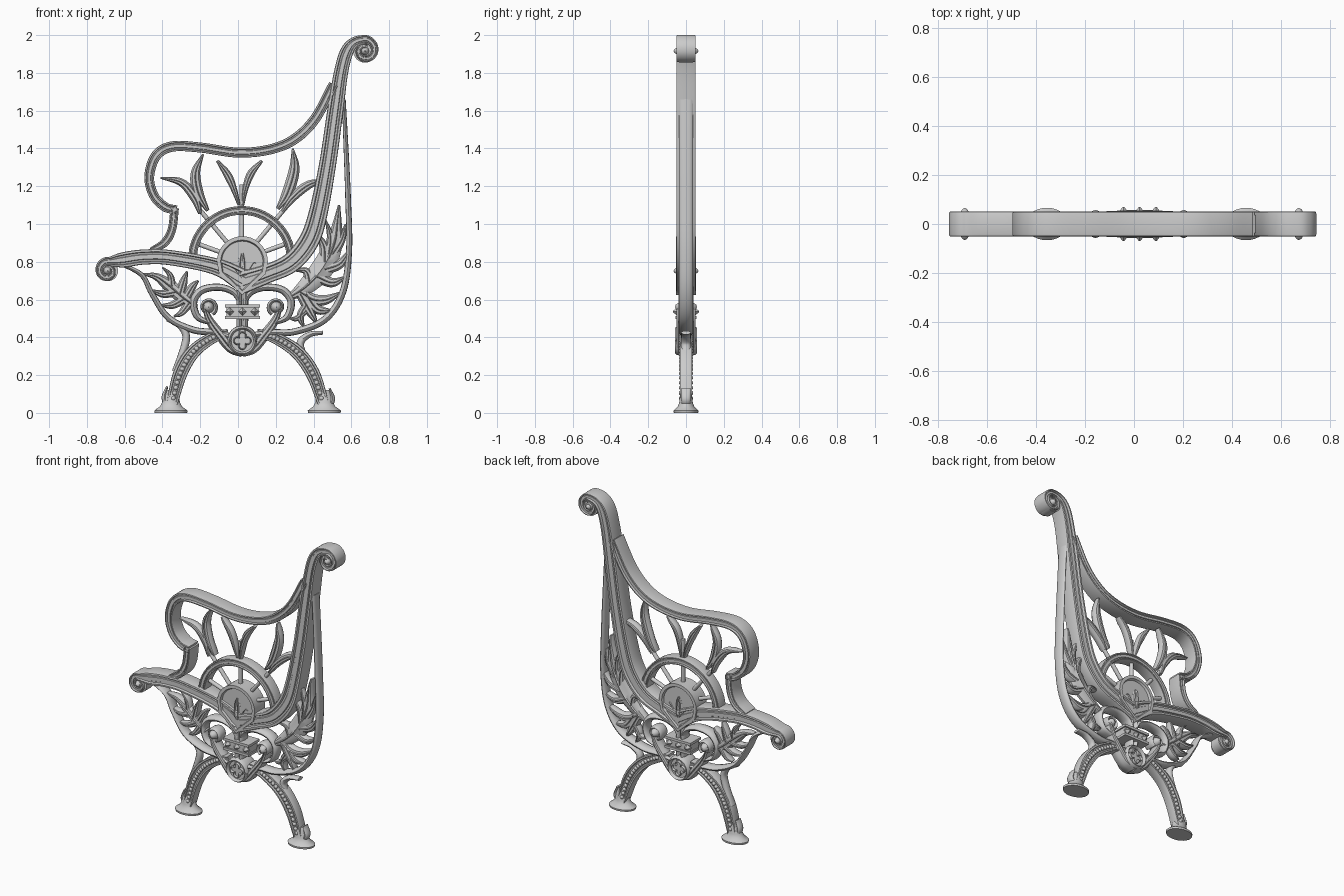
import bpy, bmesh
from math import sin, cos, pi, radians
from mathutils import Matrix, Vector

# Half cross-sections: (across, depth), mirrored into closed loops
def section(top):
    return top + [(n, -y) for n, y in reversed(top)]

RAIL = section([(-1, .8), (-.92, .97), (-.66, 1), (-.56, .72), (-.36, .72), (-.28, .84),
                (.28, .84), (.36, .72), (.56, .72), (.66, 1), (.92, .97), (1, .8)])
ROUND = [(cos(i * pi / 6), sin(i * pi / 6)) for i in range(12)]
LEAF = section([(-1, .25), (-.6, .75), (-.12, .8), (0, 1), (.12, .8), (.6, .75), (1, .25)])

def finish(name, bm, angle=40):
    bmesh.ops.recalc_face_normals(bm, faces=bm.faces)
    me = bpy.data.meshes.new(name)
    bm.to_mesh(me)
    bm.free()
    ob = bpy.data.objects.new(name, me)
    bpy.context.collection.objects.link(ob)
    bpy.ops.object.select_all(action='DESELECT')
    ob.select_set(True)
    bpy.context.view_layer.objects.active = ob
    bpy.ops.object.shade_smooth_by_angle(angle=radians(angle))
    return ob

def spline(pts, steps=7):
    p = [Vector(q) for q in pts]
    p = [2 * p[0] - p[1]] + p + [2 * p[-1] - p[-2]]
    out = []
    for a, b, c, d in zip(p, p[1:], p[2:], p[3:]):
        for i in range(steps):
            t = i / steps
            out.append(.5 * (2 * b + (c - a) * t + (2 * a - 5 * b + 4 * c - d) * t * t
                             + (3 * b - a - 3 * c + d) * t ** 3))
    return out + [p[-2]]

def sweep(name, paths, depth, sec=ROUND, steps=7):
    """Sweep a section along flat paths of (x, z, width)."""
    bm = bmesh.new()
    for pts in paths:
        s = spline(pts, steps)
        rings = []
        for i, q in enumerate(s):
            t = (s[min(i + 1, len(s) - 1)] - s[max(i - 1, 0)]).xy.normalized()
            w = max(q.z, .006) / 2
            d = depth * (min(1, .35 + w / .02) if sec is LEAF else 1)
            rings.append([bm.verts.new((q.x - t.y * n * w, y * d, q.y + t.x * n * w)) for n, y in sec])
        k = len(sec)
        for a, b in zip(rings, rings[1:]):
            for j in range(k):
                bm.faces.new((a[j], a[(j + 1) % k], b[(j + 1) % k], b[j]))
        bm.faces.new(rings[0])
        bm.faces.new(rings[-1])
    return finish(name, bm)

def arc(cx, cz, r0, r1, a0, a1, w0, w1=None, n=12):
    w1 = w0 if w1 is None else w1
    out = []
    for i in range(n + 1):
        t = i / n
        a, r = radians(a0 + (a1 - a0) * t), r0 + (r1 - r0) * t
        out.append((cx + r * cos(a), cz + r * sin(a), w0 + (w1 - w0) * t))
    return out

MID = .023
def both(paths):
    return paths + [[(2 * MID - x, z, w) for x, z, w in p] for p in paths]

def balls(name, items):
    """Squashed spheres (x, y, z, radius, depth)."""
    bm = bmesh.new()
    for x, y, z, r, d in items:
        m = Matrix.Translation((x, y, z)) @ Matrix.Diagonal((r, d, r, 1))
        bmesh.ops.create_uvsphere(bm, u_segments=14, v_segments=8, radius=1, matrix=m)
    return finish(name, bm)

def plate(name, outline, depth, rim=0, sink=0):
    bm = bmesh.new()
    f = bm.faces.new([bm.verts.new((x, -depth, z)) for x, z in outline])
    g = bmesh.ops.extrude_face_region(bm, geom=[f], use_keep_orig=True)['geom']
    bmesh.ops.translate(bm, vec=(0, 2 * depth, 0), verts=[v for v in g if isinstance(v, bmesh.types.BMVert)])
    bmesh.ops.recalc_face_normals(bm, faces=bm.faces)
    if rim:
        caps = [q for q in bm.faces if abs(q.normal.y) > .9]
        bmesh.ops.inset_individual(bm, faces=caps, thickness=rim)
        bmesh.ops.inset_individual(bm, faces=caps, thickness=.006, depth=-sink)
    return finish(name, bm, 30)

def disc(cx, cz, r, n=28):
    return [(cx + r * cos(2 * pi * i / n), cz + r * sin(2 * pi * i / n)) for i in range(n)]

# Seat rail with front scroll, and back rail with top scroll
sweep("seat_rail", [[(.03, .70, .12), (-.12, .775, .088), (-.36, .822, .08), (-.5, .825, .08),
                     (-.61, .81, .08)] + arc(-.69, .752, .052, .022, 75, 430, .05, .022)], .051, RAIL)
sweep("back_rail", [[(.02, .69, .12), (.15, .735, .1), (.28, .795, .105), (.375, .91, .108), (.425, 1.06, .1),
                     (.475, 1.32, .09), (.515, 1.6, .085), (.545, 1.8, .075), (.575, 1.91, .07),
                     (.615, 1.962, .055)] + arc(.672, 1.918, .06, .022, 88, -300, .044, .024)], .051, RAIL)
for nm, c, r in (("front_scroll", (-.69, .752), .055), ("top_scroll", (.672, 1.916), .062)):
    plate(nm + "_core", disc(*c, r), .036)
    balls(nm + "_button", [(c[0], 0, c[1], .026, .066)])

# Armrest
sweep("armrest_upper", [[(-.325, 1.075, .045), (-.385, 1.09, .05), (-.445, 1.15, .05), (-.47, 1.25, .052),
                         (-.435, 1.36, .055), (-.35, 1.41, .055), (-.2, 1.405, .053), (0, 1.378, .053),
                         (.17, 1.395, .053), (.3, 1.45, .055), (.41, 1.56, .055), (.505, 1.74, .05)]], .05, RAIL)
sweep("armrest_lower", [[(-.46, .86, .03), (-.39, .9, .045), (-.35, .97, .045), (-.335, 1.085, .045)]], .05, RAIL)

# Thin outer frame bars
sweep("outer_frame", [
    [(.56, 1.66, .02), (.572, 1.4, .026), (.583, 1.13, .03), (.588, .86, .032), (.555, .64, .036),
     (.46, .495, .038), (.3, .43, .036), (.17, .425, .036), (.07, .41, .03)],
    [(-.62, .79, .02), (-.51, .73, .026), (-.455, .63, .03), (-.37, .505, .034), (-.24, .44, .036),
     (-.12, .425, .034), (-.04, .4, .03)]], .037)

# Half wheel and spokes above the seat
C = (.02, .81)
sweep("half_wheel", [arc(*C, .262, .262, 0, 180, .046)], .037, RAIL, 3)
def spoke(a, r):
    return [(C[0] + q * cos(radians(a)), C[1] + q * sin(radians(a)), .024) for q in (.1, r)]
sweep("spokes", [spoke(20, .27), spoke(50, .36), spoke(90, .4), spoke(130, .36), spoke(160, .27)], .014)

# Fan of petals
sweep("petals", [
    [(-.41, 1.245, .01), (-.30, 1.22, .042), (-.23, 1.14, .048), (-.2, 1.055, .02)],
    [(-.185, 1.37, .01), (-.225, 1.27, .05), (-.21, 1.165, .055), (-.16, 1.07, .02)],
    [(-.11, 1.335, .015), (-.055, 1.26, .042), (-.02, 1.18, .032), (.005, 1.10, .015)],
    [(.127, 1.335, .015), (.07, 1.27, .04), (.04, 1.19, .032), (.025, 1.10, .015)],
    [(.29, 1.40, .01), (.298, 1.29, .056), (.26, 1.16, .058), (.21, 1.08, .02)],
    [(.46, 1.235, .01), (.37, 1.205, .046), (.29, 1.14, .045), (.235, 1.065, .02)]], .032, LEAF)

# Domed shield with lily ornament
dome = [(MID + .135 * cos(radians(a)), .8 + .135 * sin(radians(a))) for a in range(0, 181, 10)]
plate("shield", dome + [(-.1, .735), (MID, .625), (.146, .735)], .054, .02, .014)
sweep("lily_ornament", both([
    [(MID, .69, .01), (MID + .012, .75, .03), (MID + .01, .81, .035), (MID, .87, .006)],
    [(MID, .70, .01), (-.015, .76, .022), (-.04, .795, .022), (-.062, .775, .012), (-.055, .76, .006)],
    [(MID, .73, .01), (-.01, .715, .016), (-.03, .725, .008)]]), .054, LEAF)

# Curled scrolls, rosettes and stems below the shield
sweep("curled_scrolls", both([
    [(.01, .59, .024), (-.025, .64, .034), (-.1, .665, .038), (-.19, .65, .04), (-.235, .59, .04),
     (-.215, .51, .036), (-.15, .475, .02)],
    arc(-.157, .56, .042, .03, -60, 240, .024, .016),
    [(.008, .66, .03), (.006, .55, .03), (.008, .42, .03)]]), .04)
balls("rosettes", [(x, 0, .56, .032, .058) for x in (-.157, .203)])

# Heart crescents and quatrefoil medallion
sweep("heart_crescents", both([[(-.185, .585, .012), (-.15, .49, .042), (-.085, .4, .056),
                                (-.035, .34, .05), (MID, .31, .03)]]), .05, LEAF)
sweep("medallion_ring", [arc(MID, .382, .068, .068, 0, 360, .026, n=16)], .058, steps=3)
plate("medallion_core", disc(MID, .382, .066), .038)
sweep("quatrefoil", [arc(MID + .026 * cos(radians(a)), .382 + .026 * sin(radians(a)), .019, .019,
                         a - 125, a + 125, .011, n=8) for a in (0, 90, 180, 270)], .052, steps=2)

# Collar with diamond studs
def box(x0, x1, z0, z1):
    return [(x0, z0), (x1, z0), (x1, z1), (x0, z1)]
plate("collar", box(-.062, .108, .51, .562), .045)
plate("collar_lower_lip", box(-.07, .116, .497, .513), .055)
plate("collar_upper_lip", box(-.07, .116, .558, .574), .055)
bm = bmesh.new()
for x in (-.043, MID, .089):
    for s in (-1, 1):
        m = Matrix.Translation((x, s * .055, .536)) @ Matrix.Rotation(-s * pi / 2, 4, 'X')
        bmesh.ops.create_cone(bm, cap_ends=True, segments=4, radius1=.026, radius2=.003, depth=.03, matrix=m)
finish("collar_studs", bm, 20)

# Acanthus foliage, rear and front
sweep("rear_foliage", [
    [(.27, .61, .03), (.36, .67, .09), (.45, .77, .12), (.51, .9, .09), (.525, 1.0, .05), (.535, 1.1, .012)],
    [(.46, .8, .06), (.455, .88, .05), (.42, .95, .01)], [(.48, .84, .05), (.49, .93, .04), (.465, 1.02, .008)],
    [(.5, .84, .06), (.55, .92, .04), (.57, 1.0, .01)], [(.46, .76, .06), (.54, .79, .05), (.59, .86, .012)],
    [(.38, .69, .06), (.36, .75, .04), (.30, .755, .01)], [(.42, .72, .06), (.5, .69, .05), (.57, .72, .012)],
    [(.33, .64, .05), (.4, .6, .06), (.47, .6, .05), (.55, .64, .01)],
    [(.36, .63, .05), (.42, .55, .055), (.5, .54, .012)], [(.33, .63, .05), (.38, .54, .05), (.42, .47, .01)],
    [(.36, .57, .04), (.33, .51, .04), (.35, .45, .01)], [(.36, .54, .03), (.31, .5, .03), (.27, .5, .008)]],
    .033, LEAF)
sweep("front_foliage", [
    [(-.22, .56, .03), (-.29, .61, .07), (-.36, .67, .07), (-.43, .72, .04), (-.5, .735, .01)],
    [(-.31, .62, .05), (-.29, .69, .045), (-.27, .75, .01)], [(-.27, .62, .05), (-.24, .67, .04), (-.21, .7, .01)],
    [(-.35, .67, .05), (-.36, .73, .03), (-.4, .77, .008)], [(-.33, .64, .05), (-.4, .63, .04), (-.46, .65, .01)],
    [(-.29, .6, .05), (-.35, .57, .04), (-.41, .57, .01)], [(-.26, .58, .05), (-.3, .53, .035), (-.34, .51, .01)]],
    .033, LEAF)

# Legs with beading, knee spurs and feet
legs = [[(-.05, .42, .05), (-.13, .4, .06), (-.235, .325, .072), (-.305, .21, .075), (-.35, .05, .06)],
        [(.1, .42, .05), (.19, .4, .06), (.31, .325, .072), (.395, .21, .075), (.452, .05, .06)]]
sweep("legs", legs, .033, RAIL)
beads = []
for leg in legs:
    for q in spline(leg, 6)[6:-1]:
        beads += [(q.x, s * .027, q.y, .012, .011) for s in (-1, 1)]
balls("leg_beads", beads)
sweep("knee_spurs", [
    [(-.375, .495, .02), (-.31, .465, .035), (-.275, .41, .04), (-.29, .33, .04), (-.34, .22, .02)],
    [(.45, .425, .02), (.38, .415, .03), (.33, .37, .04), (.35, .3, .03)],
    [(-.375, .14, .01), (-.39, .08, .03), (-.36, .03, .04)],
    [(.485, .13, .01), (.5, .07, .03), (.46, .03, .04)]], .026)
bm = bmesh.new()
prof = [(.086, 0), (.088, .012), (.078, .02), (.058, .034), (.048, .055), (.042, .09), (.03, .12)]
for cx in (-.355, .457):
    rings = [[bm.verts.new((cx + r * cos(i * pi / 14), r * .75 * sin(i * pi / 14), z)) for i in range(28)]
             for r, z in prof]
    for a, b in zip(rings, rings[1:]):
        for j in range(28):
            bm.faces.new((a[j], a[(j + 1) % 28], b[(j + 1) % 28], b[j]))
    bm.faces.new(rings[0])
    bm.faces.new(rings[-1])
finish("feet", bm)
